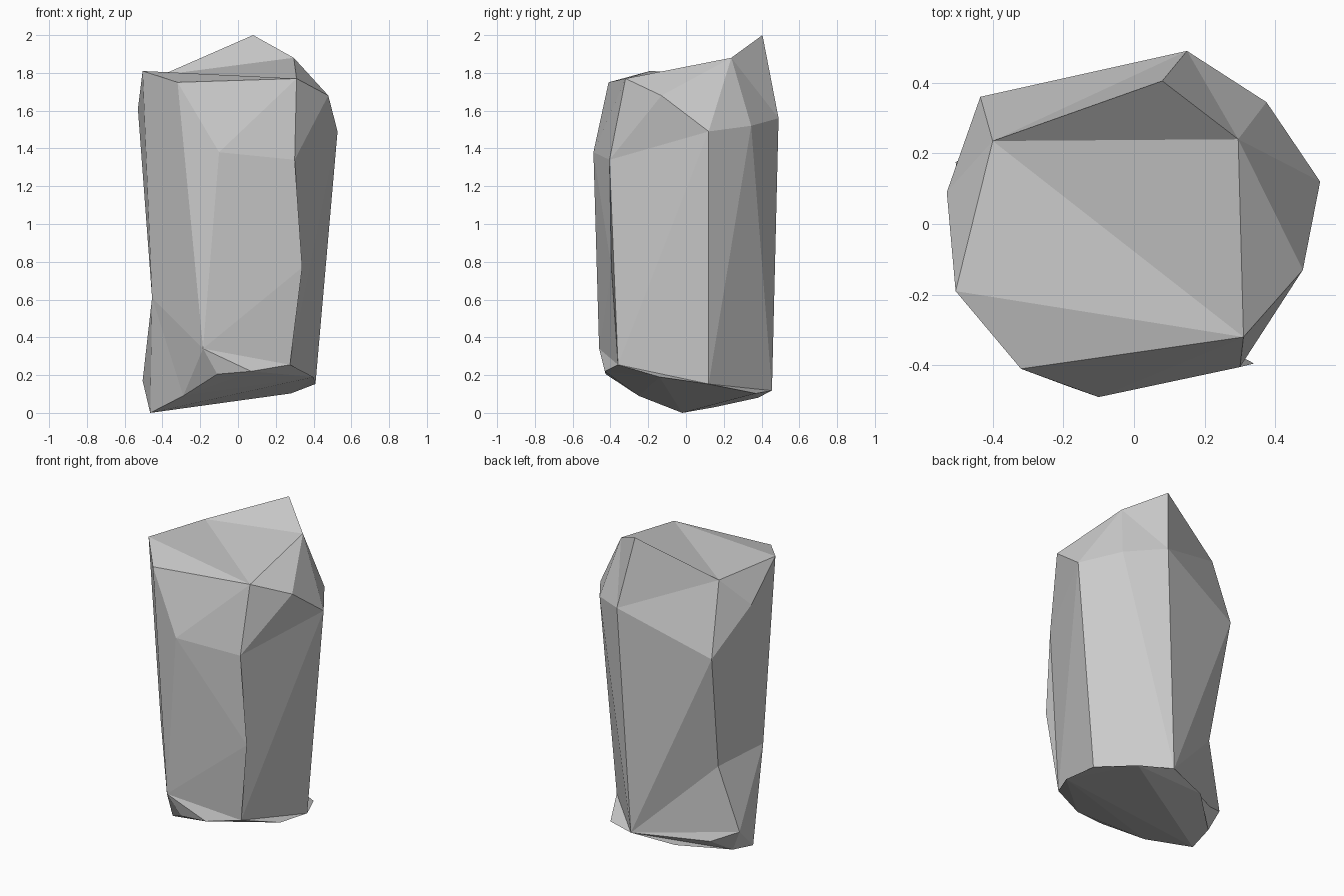
import bpy, bmesh
from mathutils import Vector

# Corner points of the rock, from the base up
underside = [(-.465, -.02, 0), (-.44, .15, .03), (.075, .455, .118),
             (.41, .12, .153), (.275, -.36, .255), (-.29, -.25, .09)]
sides = [(-.505, .175, .17), (-.185, -.46, .34),
         (.30, -.405, 1.34), (-.10, -.49, 1.38), (-.435, .36, 1.335)]
shoulder = [(.527, .12, 1.49), (.375, .345, 1.52), (.15, .49, 1.56), (-.53, .09, 1.61)]
crown = [(-.32, -.41, 1.75), (.31, -.32, 1.77), (-.505, -.19, 1.81), (-.40, .235, 1.79)]

# Dented corners: final place, and the shift that makes them convex for skinning
dents = [((-.386, .223, .58), (-.16, .03, 0)),      # waist, back left
         ((-.455, -.137, .61), (-.085, -.04, 0)),   # waist, left
         ((.34, -.395, .77), (-.068, -.005, 0)),    # waist, front right
         ((.478, -.13, 1.68), (-.05, 0, 0)),        # shoulder, right
         ((.40, -.14, .19), (-.07, 0, -.04)),       # foot, right
         ((.28, .37, .103), (-.06, -.10, -.05)),    # foot, back right
         ((-.19, .38, .08), (.03, -.08, -.02)),     # foot, back
         ((-.36, .265, .105), (0, -.045, -.035)),   # foot, back left
         ((.07, -.43, .22), (0, .06, 0)),           # foot, front
         ((-.11, -.425, .205), (0, .04, 0)),        # foot, front left
         ((.295, .24, 1.88), (0, 0, -.15)),         # crest
         ((.08, .405, 2.0), (0, 0, -.28))]          # peak

bm = bmesh.new()
for p in underside + sides + shoulder + crown:
    bm.verts.new(p)
moved = []
for p, shift in dents:
    v = bm.verts.new(Vector(p) + Vector(shift))
    moved.append((v, Vector(p)))

# Skin the points, then pull the dented corners to their final places
hull = bmesh.ops.convex_hull(bm, input=bm.verts[:])
for v, p in moved:
    if v.is_valid:
        v.co = p
loose = [v for v in bm.verts if not v.link_faces]
bmesh.ops.delete(bm, geom=loose, context='VERTS')
bmesh.ops.recalc_face_normals(bm, faces=bm.faces[:])

mesh = bpy.data.meshes.new("rock_pillar")
bm.to_mesh(mesh)
bm.free()
rock = bpy.data.objects.new("rock_pillar", mesh)
bpy.context.collection.objects.link(rock)
